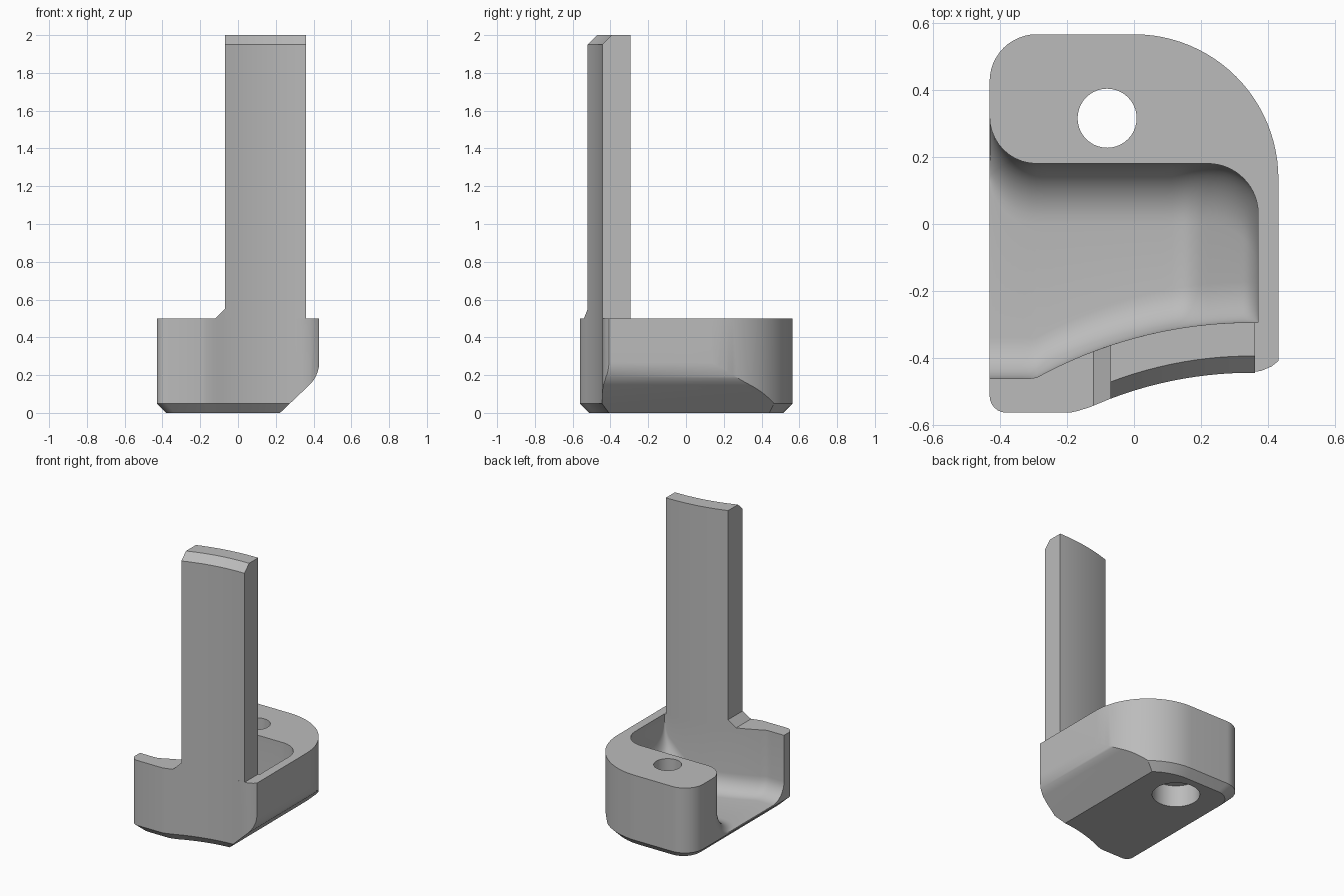
import bpy, bmesh
from math import sin, cos, pi, sqrt, radians

cube = bpy.data.objects.get("Cube")
if cube:
    bpy.data.objects.remove(cube, do_unlink=True)

grey = bpy.data.materials.new("plain grey")
grey.use_nodes = True
grey.diffuse_color = (0.5, 0.5, 0.5, 1)
grey.node_tree.nodes["Principled BSDF"].inputs["Base Color"].default_value = (0.5, 0.5, 0.5, 1)


def loft(name, rings):
    """Closed solid through rings that share one point count."""
    bm = bmesh.new()
    loops = [[bm.verts.new(p) for p in ring] for ring in rings]
    for a, b in zip(loops, loops[1:]):
        for i in range(len(a)):
            j = (i + 1) % len(a)
            bm.faces.new((a[i], a[j], b[j], b[i]))
    bm.faces.new(loops[0][::-1])
    bm.faces.new(loops[-1])
    bmesh.ops.recalc_face_normals(bm, faces=bm.faces)
    mesh = bpy.data.meshes.new(name)
    bm.to_mesh(mesh)
    bm.free()
    mesh.materials.append(grey)
    obj = bpy.data.objects.new(name, mesh)
    bpy.context.collection.objects.link(obj)
    return obj


def arc(cx, cy, r, a0, a1, n=12):
    angles = [radians(a0 + (a1 - a0) * i / n) for i in range(n + 1)]
    return [(cx + r * cos(a), cy + r * sin(a)) for a in angles]


def spread(a, b, n):
    return [a + (b - a) * i / n for i in range(n + 1)]


def cut(target, cutter):
    mod = target.modifiers.new(cutter.name, "BOOLEAN")
    mod.operation = "DIFFERENCE"
    mod.solver = "EXACT"
    mod.object = cutter
    bpy.context.view_layer.objects.active = target
    bpy.ops.object.modifier_apply(modifier=mod.name)
    bpy.data.objects.remove(cutter, do_unlink=True)


# Concentric curves of the front wall
def front_y(x):
    return -1.623 + sqrt(1.18 ** 2 - (x - 0.35) ** 2)


def inner_y(x):
    return max(-0.46, -1.623 + sqrt(1.33 ** 2 - (x - 0.35) ** 2))


# Body with a chamfered underside
outline = arc(-0.38, -0.512, 0.05, 180, 270, 6) + [(-0.19, -0.562), (-0.165, -0.556)]
outline += [(x, front_y(x)) for x in spread(-0.13, 0.34, 14)]
outline += [(0.38, -0.437), (0.41, -0.424), (0.43, -0.408)]
outline += arc(0, 0.135, 0.43, 0, 90, 24) + arc(-0.29, 0.425, 0.14, 90, 180)
body = loft("body", [
    [(x * 0.884, y * 0.912, 0) for x, y in outline],
    [(x, y, 0.05) for x, y in outline],
    [(x, y, 0.5) for x, y in outline]])

# Sloping lower right side
slope = [(0.17, -0.05)] + arc(0.26, 0.27, 0.17, -45, 0, 10) + [(0.432, 0.4), (0.6, 0.4), (0.6, -0.05)]
cut(body, loft("slope_cutter", [[(x, y, z) for x, z in slope] for y in (-1, 1)]))


# Rounded pocket, open on the side
def back_y(x):
    if x < -0.29:
        return 0.32 - sqrt(max(0, 0.14 ** 2 - (x + 0.29) ** 2))
    if x > 0.22:
        return 0.03 + sqrt(max(0, 0.15 ** 2 - (x - 0.22) ** 2))
    return 0.18


def floor_z(x):
    if x < 0.13:
        return 0.06
    if x < 0.2:
        return 0.06 + (x - 0.13) ** 2 / 0.14
    t = max(0, (x - 0.33) / 0.04)
    return x - 0.105 + 0.08 * (1 - sqrt(max(0, 1 - t * t)))


def pocket_section(x):
    yf, yb, z, rf, rb = inner_y(x), back_y(x), floor_z(x), 0.12, 0.18
    pts = [(yf, 0.8)] + arc(yf + rf, z + rf, rf, 180, 270, 8)
    pts += arc(yb - rb, z + rb, rb, 270, 360, 10) + [(yb, 0.8)]
    return [(x, y, h) for y, h in pts]


stations = [-0.5] + [-0.29 - 0.14 * cos(a) for a in spread(0, pi / 2, 10)]
stations += spread(-0.26, 0.2, 16) + [0.22 + 0.15 * sin(a) for a in spread(0, pi / 2, 14)]
cut(body, loft("pocket_cutter", [pocket_section(x) for x in stations]))


# Bolt hole with a wider recess below
for name, radius, low, high in (("hole_cutter", 0.088, -0.1, 0.7), ("recess_cutter", 0.15, -0.1, 0.15)):
    circle = arc(-0.08, 0.315, radius, 0, 360, 40)[:-1]
    cut(body, loft(name, [[(x, y, z) for x, y in circle] for z in (low, high)]))


# Tall curved post with a bevelled front top edge
def post_section(x):
    yf, yb = front_y(x), inner_y(x)
    pts = [(yf, 0.5), (yf, 1.95), (yf + 0.05, 2), (yb, 2), (yb, 0.5)]
    return [(x, y, z) for y, z in pts]


post = loft("post", [post_section(x) for x in spread(-0.07, 0.36, 12)])

# Small sloped gusset beside the post
gusset = loft("gusset", [
    [(x, front_y(x), 0.49), (x, front_y(x), z), (x, inner_y(x), z), (x, inner_y(x), 0.49)]
    for x, z in ((-0.12, 0.5), (-0.07, 0.55))])

for obj in (body, post, gusset):
    bpy.ops.object.select_all(action="DESELECT")
    obj.select_set(True)
    bpy.context.view_layer.objects.active = obj
    bpy.ops.object.shade_smooth_by_angle(angle=radians(30))
